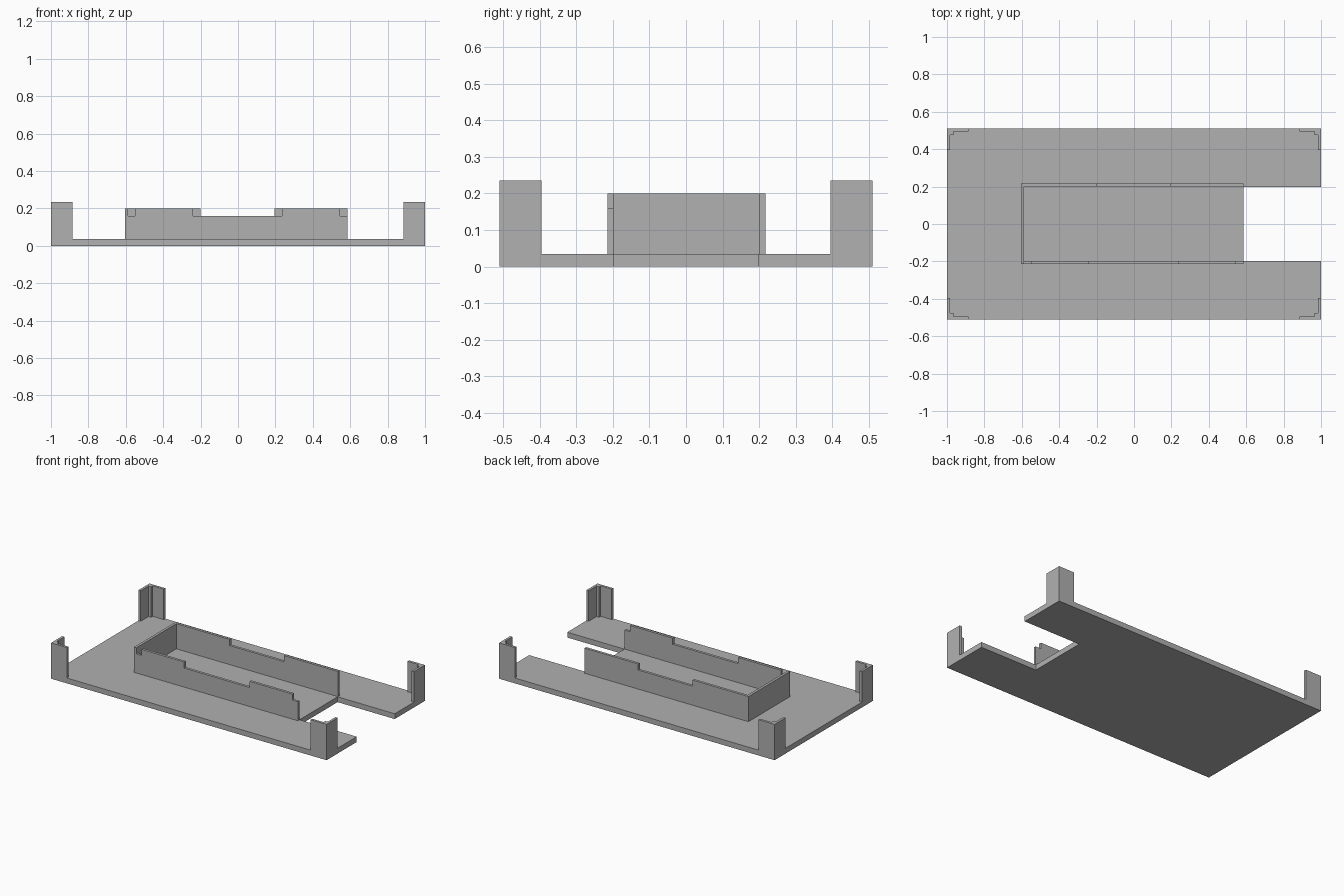
import bpy
import bmesh
from mathutils import Vector

cube = bpy.data.objects.get("Cube")
if cube:
    bpy.data.objects.remove(cube, do_unlink=True)

grey = bpy.data.materials.new("mid_grey")
grey.use_nodes = True
colour = (0.44, 0.44, 0.44, 1)
grey.diffuse_color = colour
grey.node_tree.nodes["Principled BSDF"].inputs["Base Color"].default_value = colour


def prism(name, outline, push):
    """Extrude a closed 3D outline along a vector into a solid."""
    bm = bmesh.new()
    face = bm.faces.new([bm.verts.new(p) for p in outline])
    new = bmesh.ops.extrude_face_region(bm, geom=[face], use_keep_orig=True)["geom"]
    moved = [g for g in new if isinstance(g, bmesh.types.BMVert)]
    bmesh.ops.translate(bm, verts=moved, vec=Vector(push))
    bmesh.ops.recalc_face_normals(bm, faces=bm.faces)
    mesh = bpy.data.meshes.new(name)
    bm.to_mesh(mesh)
    bm.free()
    mesh.materials.append(grey)
    obj = bpy.data.objects.new(name, mesh)
    bpy.context.collection.objects.link(obj)
    return obj


X, Y = 1.0, 0.51            # half size of the plate
FLOOR, WALL, DIP, POST = 0.035, 0.2, 0.16, 0.235
LEFT, RIGHT = -0.605, 0.585  # tray ends
FRONT, BACK, THICK = -0.215, 0.217, 0.017

# Base plate with the open slot at one end
slot = 0.197
plate = [(-X, -Y), (X, -Y), (X, -slot), (RIGHT, -slot),
         (RIGHT, slot), (X, slot), (X, Y), (-X, Y)]
prism("base_plate", [(x, y, 0) for x, y in plate], (0, 0, FLOOR))

# Corner posts: L-shaped, with a small rib inside the corner
leg, skin, rib = 0.115, 0.016, 0.034
ell = [(0, 0), (leg, 0), (leg, skin), (rib, skin), (rib, rib),
       (skin, rib), (skin, leg), (0, leg)]
for sx, side in ((-1, "left"), (1, "right")):
    for sy, end in ((-1, "front"), (1, "back")):
        prism(f"{end}_{side}_corner_post",
              [(sx * (X - a), sy * (Y - b), FLOOR) for a, b in ell],
              (0, 0, POST - FLOOR))

# Tray end wall
prism("tray_end_wall",
      [(LEFT, FRONT, FLOOR), (LEFT + THICK, FRONT, FLOOR),
       (LEFT + THICK, BACK, FLOOR), (LEFT, BACK, FLOOR)],
      (0, 0, WALL - FLOOR))


def long_wall(name, y, tabs):
    """Low wall with raised tabs along its top edge."""
    start = LEFT + THICK
    outline = [(start, FLOOR), (start, DIP)]
    for a, b in tabs:
        outline += [(a, DIP), (a, WALL), (b, WALL), (b, DIP)]
    outline += [(RIGHT, DIP), (RIGHT, FLOOR)]
    clean = list(dict.fromkeys(outline))
    prism(name, [(x, y, z) for x, z in clean], (0, THICK, 0))


# Tray long walls
long_wall("tray_front_wall", FRONT, [(-0.55, -0.24), (0.235, 0.545)])
long_wall("tray_back_wall", BACK - THICK, [(LEFT + THICK, -0.2), (0.195, RIGHT)])
